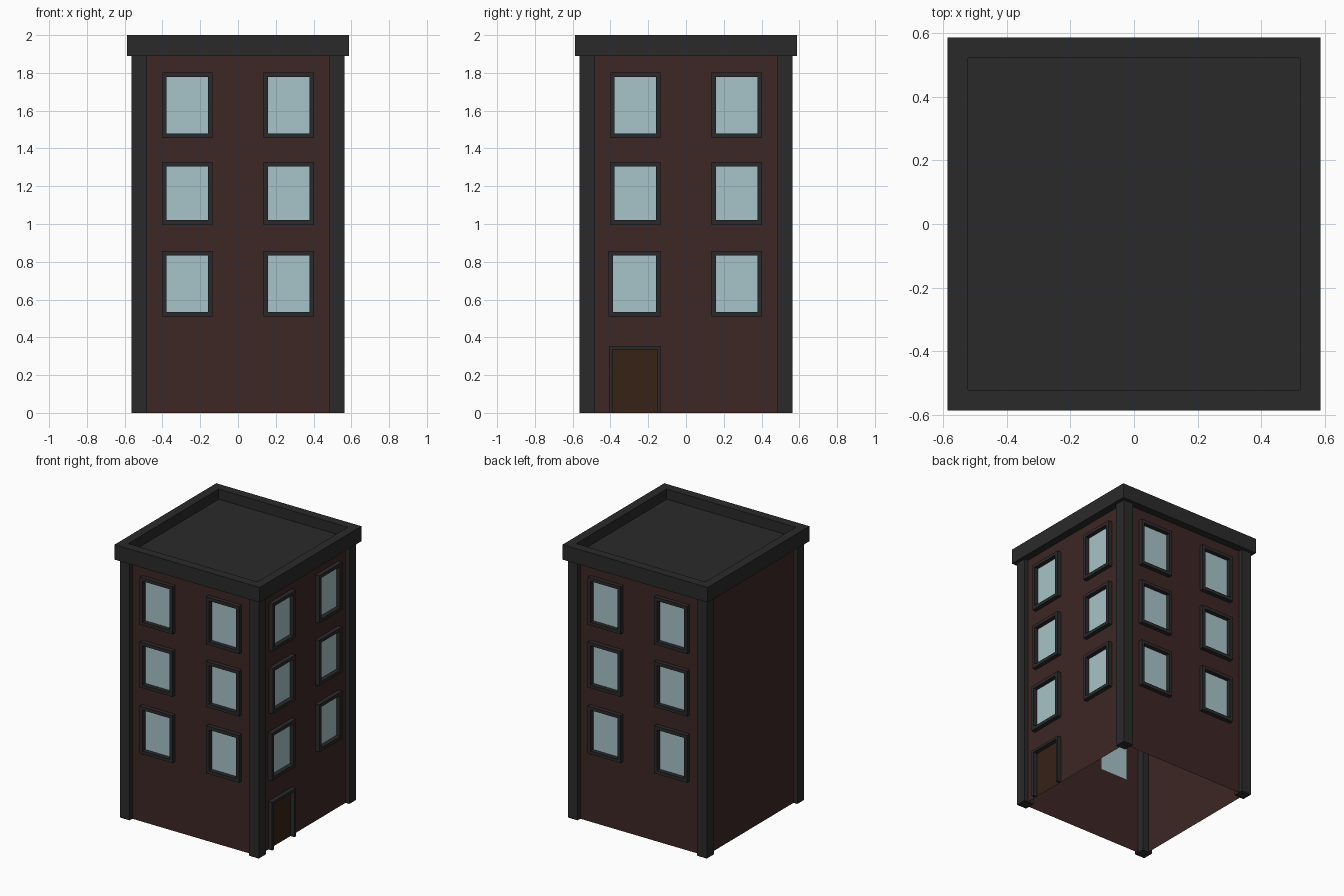
import bpy, bmesh
from math import pi
from mathutils import Matrix

if "Cube" in bpy.data.objects:
    bpy.data.objects.remove(bpy.data.objects["Cube"])


def material(name, rgb):
    m = bpy.data.materials.new(name)
    m.diffuse_color = (*rgb, 1)
    m.use_nodes = True
    m.node_tree.nodes["Principled BSDF"].inputs["Base Color"].default_value = m.diffuse_color
    return m


BRICK = material("brick", (0.045, 0.020, 0.018))
TRIM = material("dark_trim", (0.023, 0.023, 0.023))
GLASS = material("glass", (0.39, 0.55, 0.58))
WOOD = material("wood", (0.037, 0.016, 0.008))

WALL = 0.532      # distance of the wall planes from the centre
EAVE = 1.89       # underside of the roof
RAISE = 0.031     # how far frames stand out from the wall


def finish(bm, name, mat, turn=0.0, merge=True):
    if merge:
        bmesh.ops.remove_doubles(bm, verts=bm.verts, dist=1e-5)
    bmesh.ops.recalc_face_normals(bm, faces=bm.faces)
    bm.transform(Matrix.Rotation(turn, 4, 'Z'))
    me = bpy.data.meshes.new(name)
    bm.to_mesh(me)
    bm.free()
    me.materials.append(mat)
    ob = bpy.data.objects.new(name, me)
    bpy.context.collection.objects.link(ob)
    return ob


def quad(bm, pts):
    # points are (along wall, height, distance out from wall)
    bm.faces.new([bm.verts.new((u, -WALL - out, z)) for u, z, out in pts])


def panel(bm, u0, u1, z0, z1):
    quad(bm, [(u0, z0, 0), (u1, z0, 0), (u1, z1, 0), (u0, z1, 0)])


def wall(name, openings, turn):
    us = sorted({-WALL, WALL, *[u for o in openings for u in o[:2]]})
    zs = sorted({0, EAVE, *[z for o in openings for z in o[2:]]})
    bm = bmesh.new()
    for a, b in zip(us, us[1:]):
        for c, d in zip(zs, zs[1:]):
            u, z = (a + b) / 2, (c + d) / 2
            if not any(o[0] < u < o[1] and o[2] < z < o[3] for o in openings):
                panel(bm, a, b, c, d)
    finish(bm, name, BRICK, turn)


def frame(name, hole, border, turn, closed=True):
    # raised border around an opening; open at the bottom for a door
    u0, u1, z0, z1 = hole
    b, low = border, border if closed else 0
    inner = [(u0, z0), (u0, z1), (u1, z1), (u1, z0)]
    outer = [(u0 - b, z0 - low), (u0 - b, z1 + b), (u1 + b, z1 + b), (u1 + b, z0 - low)]
    bm = bmesh.new()
    for i in range(4 if closed else 3):
        j = (i + 1) % 4
        quad(bm, [(*outer[i], RAISE), (*outer[j], RAISE), (*inner[j], RAISE), (*inner[i], RAISE)])
        for ring in (outer, inner):
            quad(bm, [(*ring[i], 0), (*ring[j], 0), (*ring[j], RAISE), (*ring[i], RAISE)])
    if not closed:
        for i in (0, 3):
            quad(bm, [(*outer[i], 0), (*inner[i], 0), (*inner[i], RAISE), (*outer[i], RAISE)])
    finish(bm, name, TRIM, turn)


def infill(name, hole, mat, turn):
    bm = bmesh.new()
    panel(bm, *hole)
    finish(bm, name, mat, turn)


# Walls with window panes, frames and the door
FLOORS = [(0.535, 0.834), (1.02, 1.305), (1.478, 1.778)]
COLUMNS = [(-0.378, -0.16), (0.16, 0.378)]
WINDOWS = [(*c, *f) for f in FLOORS for c in COLUMNS]
DOOR = (-0.39, -0.153, 0.0, 0.335)
ENTRANCE = [(-0.387, -0.16, *FLOORS[0])] + WINDOWS[1:]
SIDES = [("front", 0, WINDOWS), ("right", pi / 2, ENTRANCE),
         ("back", pi, WINDOWS), ("left", -pi / 2, [])]

for side, turn, windows in SIDES:
    wall(f"{side}_wall", windows + ([DOOR] if side == "right" else []), turn)
    for n, w in enumerate(windows, 1):
        frame(f"{side}_window_frame_{n}", w, 0.024, turn)
        infill(f"{side}_window_pane_{n}", w, GLASS, turn)
frame("door_frame", DOOR, 0.018, pi / 2, closed=False)
infill("door", DOOR, WOOD, pi / 2)


def box(bm, x, y, z0, z1, size):
    mat = Matrix.Translation((x, y, (z0 + z1) / 2)) @ Matrix.Diagonal((size, size, z1 - z0, 1))
    return bmesh.ops.create_cube(bm, size=1, matrix=mat)


# Corner pillars
for x in (-1, 1):
    for y in (-1, 1):
        bm = bmesh.new()
        box(bm, x * 0.523, y * 0.523, 0, EAVE, 0.08)
        finish(bm, f"{'left' if x < 0 else 'right'}_{'front' if y < 0 else 'back'}_pillar", TRIM)

# Roof slab with a sunken centre
bm = bmesh.new()
box(bm, 0, 0, EAVE, 2.0, 1.175)
top = max(bm.faces, key=lambda f: f.calc_center_median().z)
bmesh.ops.inset_region(bm, faces=[top], thickness=0.092)
sunk = bmesh.ops.extrude_discrete_faces(bm, faces=[top])["faces"][0]
bmesh.ops.translate(bm, verts=sunk.verts, vec=(0, 0, -0.075))
finish(bm, "roof", TRIM)
